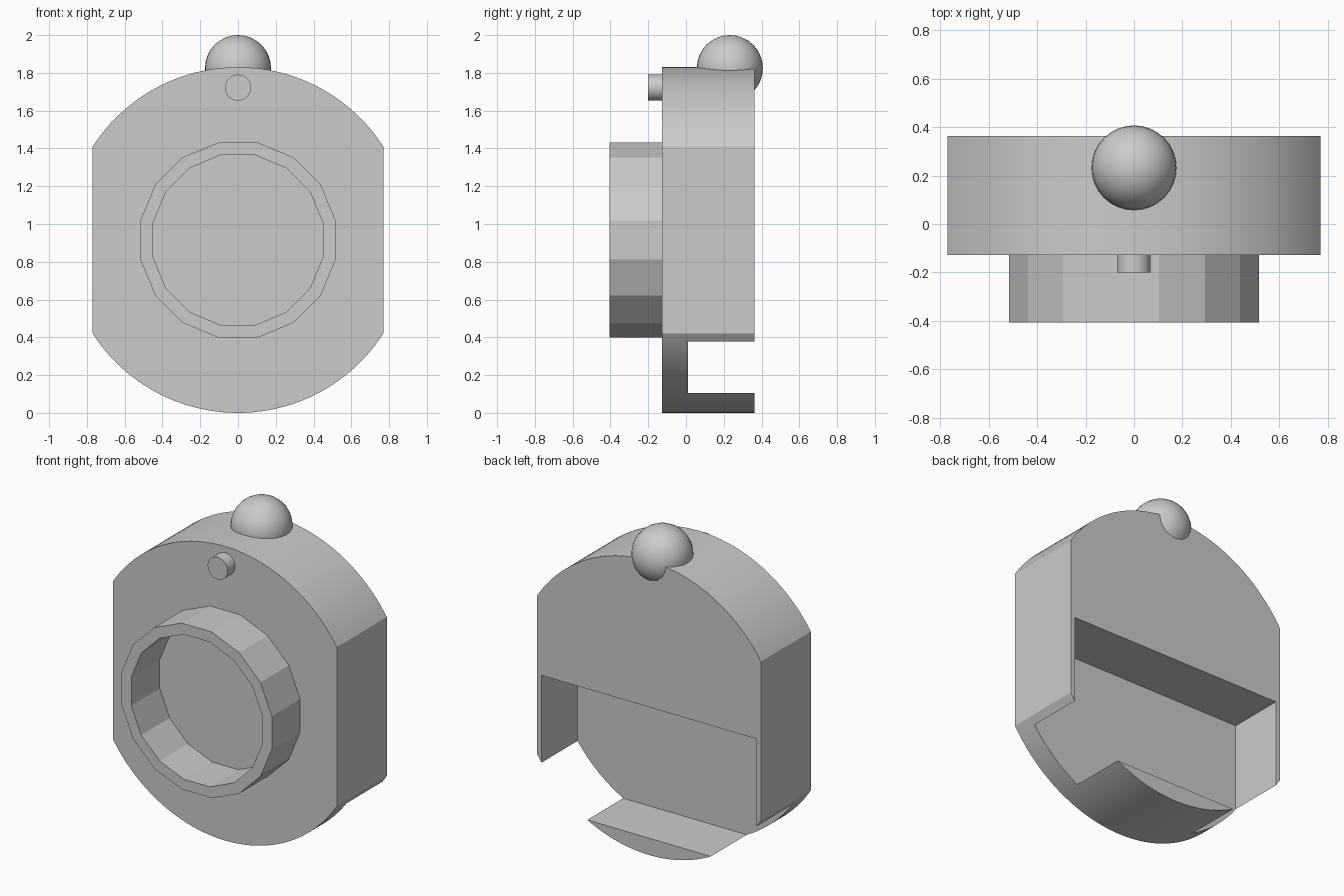
import bpy, bmesh
from math import sin, cos, pi, asin, acos, radians

if "Cube" in bpy.data.objects:
    bpy.data.objects.remove(bpy.data.objects["Cube"])

CZ = 0.915          # height of the main axis
FACE = -0.127       # front face of the body
BACK = 0.363


def finish(name, bm, smooth=None):
    bmesh.ops.recalc_face_normals(bm, faces=bm.faces)
    mesh = bpy.data.meshes.new(name)
    bm.to_mesh(mesh)
    bm.free()
    obj = bpy.data.objects.new(name, mesh)
    bpy.context.collection.objects.link(obj)
    if smooth:
        bpy.ops.object.select_all(action='DESELECT')
        bpy.context.view_layer.objects.active = obj
        obj.select_set(True)
        bpy.ops.object.shade_smooth_by_angle(angle=radians(smooth))
    return obj


def prism(name, points, y0, y1, smooth=None):
    """Extrude an x/z outline along y."""
    bm = bmesh.new()
    face = bm.faces.new([bm.verts.new((x, y0, z)) for x, z in points])
    ext = bmesh.ops.extrude_face_region(bm, geom=[face])['geom']
    bmesh.ops.translate(bm, vec=(0, y1 - y0, 0),
                        verts=[v for v in ext if isinstance(v, bmesh.types.BMVert)])
    return finish(name, bm, smooth)


def circle(r, n, cz, offset=0.0):
    return [(r * cos(2 * pi * (i + offset) / n), cz + r * sin(2 * pi * (i + offset) / n))
            for i in range(n)]


# body: disc with two flat sides
R, HALF, N = 0.915, 0.77, 48
a = acos(HALF / R)
arc = [a + (pi - 2 * a) * i / N for i in range(N + 1)]
outline = [(R * cos(t), CZ + R * sin(t)) for t in arc]
outline += [(-x, 2 * CZ - z) for x, z in outline]
body = prism("body", outline, FACE, BACK)

# rear pocket, open at the back and through the lower rim
pocket = prism("pocket_cutter", [(-0.74, 0.105), (0.74, 0.105), (0.74, 0.92), (-0.74, 0.92)],
               0.01, 0.6)
pocket.hide_render = True
cut = body.modifiers.new("pocket", 'BOOLEAN')
cut.operation, cut.solver, cut.object = 'DIFFERENCE', 'EXACT', pocket
bpy.ops.object.select_all(action='DESELECT')
bpy.context.view_layer.objects.active = body
body.select_set(True)
bpy.ops.object.modifier_apply(modifier=cut.name)
bpy.data.objects.remove(pocket)
bpy.ops.object.shade_smooth_by_angle(angle=radians(20))

# front ring: faceted 16-sided tube
bm = bmesh.new()
loops = [[bm.verts.new((x, y, z)) for x, z in circle(r, 16, CZ, 0.5)]
         for r, y in ((0.527, FACE), (0.527, -0.406), (0.459, -0.406), (0.459, FACE))]
for k in range(4):
    p, q = loops[k], loops[(k + 1) % 4]
    for i in range(16):
        j = (i + 1) % 16
        bm.faces.new((p[i], p[j], q[j], q[i]))
finish("front_ring", bm)

# small pin above the ring
prism("pin", circle(0.069, 32, 1.722), -0.2, FACE, smooth=30)

# ball on top, set toward the back
bm = bmesh.new()
bmesh.ops.create_uvsphere(bm, u_segments=32, v_segments=16, radius=0.175)
bmesh.ops.translate(bm, vec=(0, 0.232, 1.825), verts=bm.verts)
finish("top_ball", bm, smooth=40)
